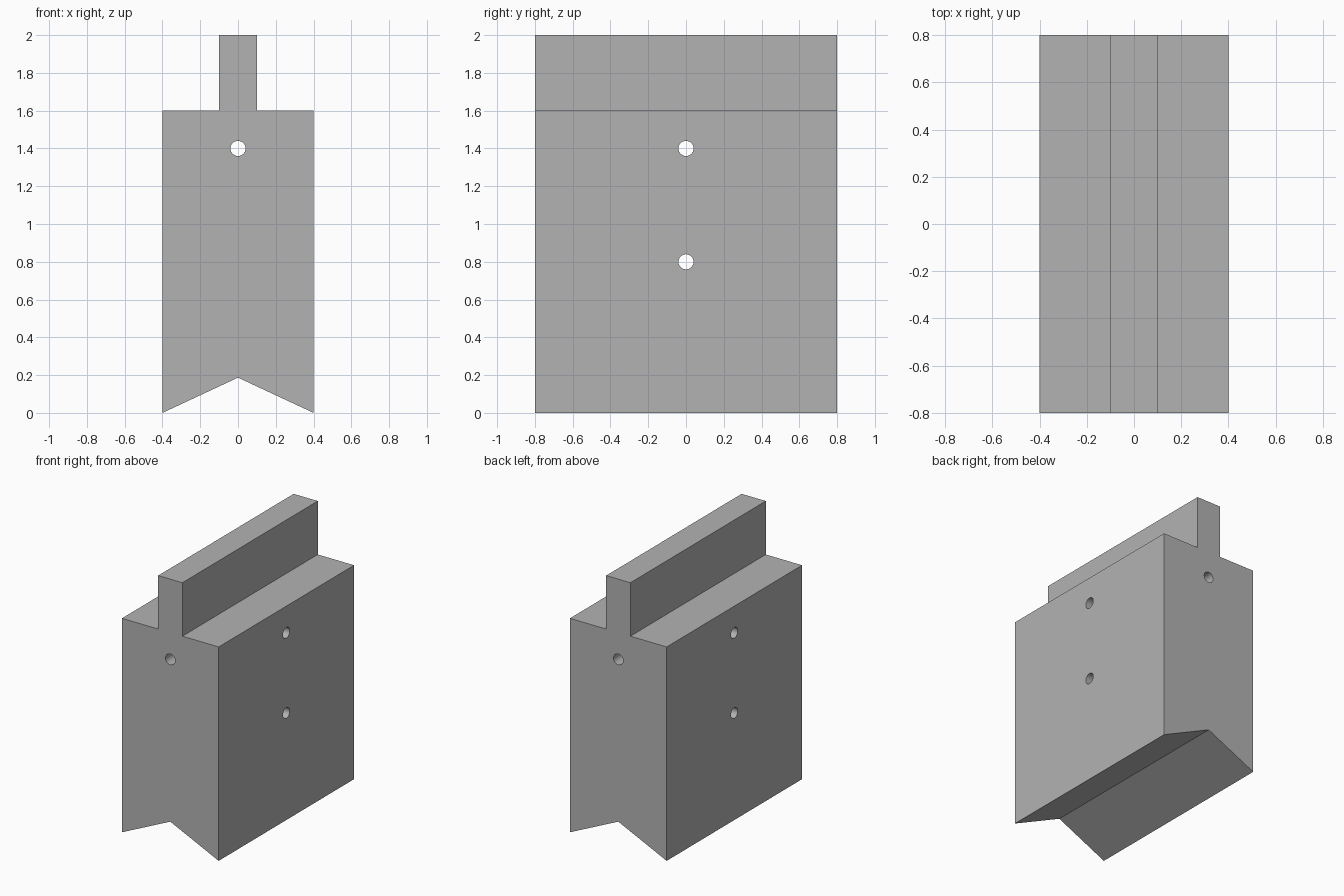
import bpy, bmesh, math
from mathutils import Matrix

cube = bpy.data.objects.get("Cube")
if cube:
    bpy.data.objects.remove(cube, do_unlink=True)

# Single plain grey
grey = bpy.data.materials.new("plain_grey")
grey.use_nodes = True
colour = (0.45, 0.45, 0.45, 1)
grey.diffuse_color = colour
grey.node_tree.nodes["Principled BSDF"].inputs["Base Color"].default_value = colour


def add_object(name, bm):
    mesh = bpy.data.meshes.new(name)
    bmesh.ops.recalc_face_normals(bm, faces=bm.faces)
    bm.to_mesh(mesh)
    bm.free()
    mesh.materials.append(grey)
    obj = bpy.data.objects.new(name, mesh)
    bpy.context.collection.objects.link(obj)
    return obj


# Block: mirrored cross-section with top rail and V groove, extruded front to back
half_depth = 0.8
notch = 0.4 * math.tan(math.radians(25))
right_half = [(0.4, 0), (0.4, 1.6), (0.1, 1.6), (0.1, 2)]
profile = [(0, notch)] + right_half + [(-x, z) for x, z in reversed(right_half)]
bm = bmesh.new()
face = bm.faces.new([bm.verts.new((x, -half_depth, z)) for x, z in profile])
extruded = bmesh.ops.extrude_face_region(bm, geom=[face])["geom"]
bmesh.ops.translate(bm, vec=(0, 2 * half_depth, 0),
                    verts=[v for v in extruded if isinstance(v, bmesh.types.BMVert)])
block = add_object("block_with_rail", bm)

# Drilled through holes: one lengthwise, two crosswise
bpy.context.view_layer.objects.active = block
block.select_set(True)
for axis, height in (("X", 1.4), ("Y", 1.4), ("Y", 0.8)):
    bm = bmesh.new()
    bmesh.ops.create_cone(bm, cap_ends=True, segments=32, radius1=0.04, radius2=0.04, depth=2,
                          matrix=Matrix.Translation((0, 0, height)) @ Matrix.Rotation(math.pi / 2, 4, axis))
    drill = add_object("hole_cutter", bm)
    drill.hide_render = True
    cut = block.modifiers.new("hole", "BOOLEAN")
    cut.operation = "DIFFERENCE"
    cut.solver = "EXACT"
    cut.object = drill
    bpy.ops.object.modifier_apply(modifier=cut.name)
    bpy.data.objects.remove(drill, do_unlink=True)

bpy.ops.object.shade_smooth_by_angle(angle=math.radians(30))
